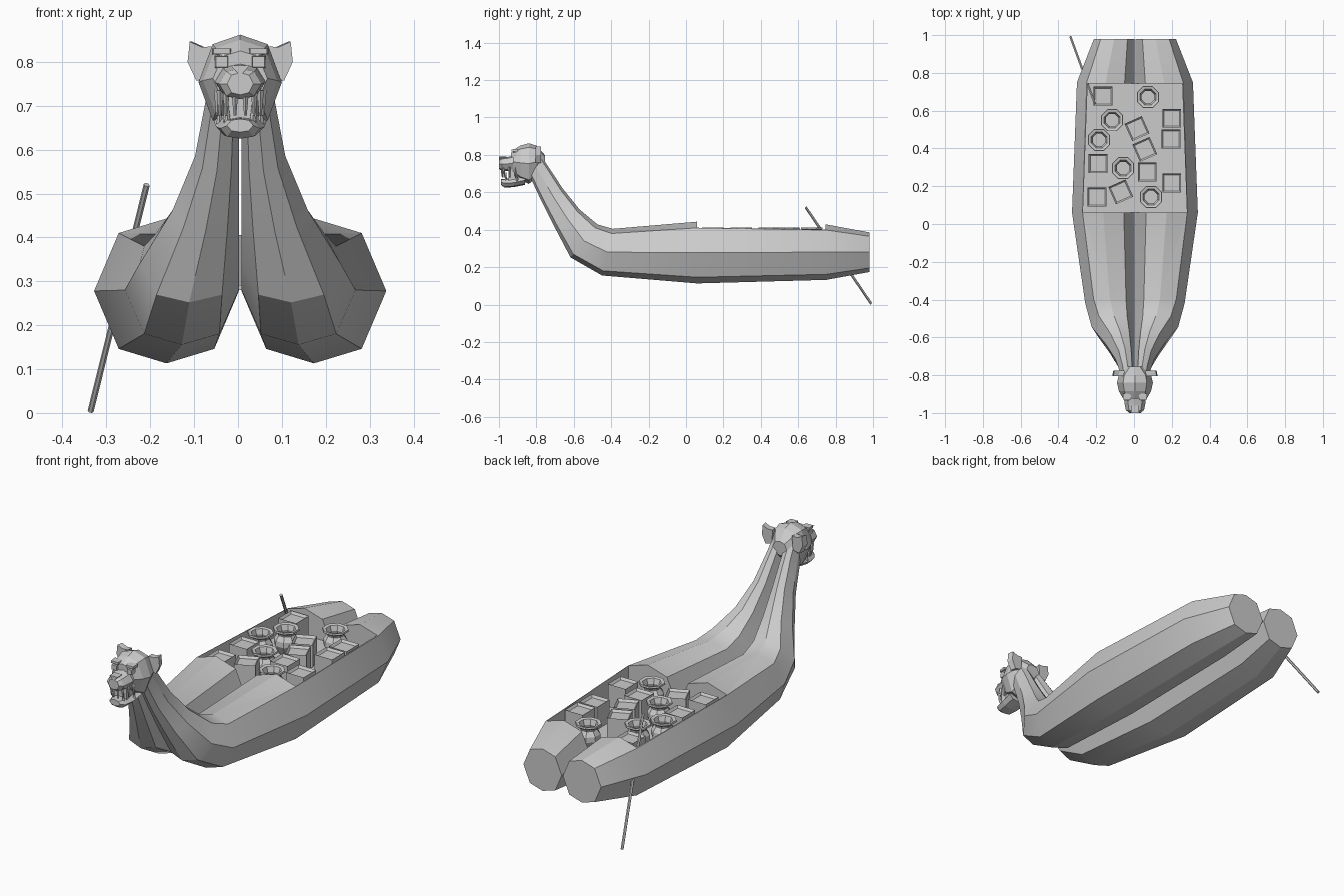
import bpy, bmesh, math
from mathutils import Vector, Matrix

if "Cube" in bpy.data.objects:
    bpy.data.objects.remove(bpy.data.objects["Cube"])

CX = 0.005                      # boat centre line
D = (0.66, 0.80)                # diagonal corner of the bundle section
OCT = [(1, 0), D, (0, 1), (-D[0], D[1]), (-1, 0), (-D[0], -D[1]), (0, -1), (D[0], -D[1])]


def finish(name, bm, smooth=True):
    bmesh.ops.recalc_face_normals(bm, faces=bm.faces)
    me = bpy.data.meshes.new(name)
    bm.to_mesh(me)
    bm.free()
    ob = bpy.data.objects.new(name, me)
    bpy.context.collection.objects.link(ob)
    if smooth:
        bpy.ops.object.select_all(action='DESELECT')
        bpy.context.view_layer.objects.active = ob
        ob.select_set(True)
        bpy.ops.object.shade_smooth_by_angle(angle=math.radians(25))
    return ob


def loft(name, rings, smooth=False):
    """Skin a list of equal-length point rings and cap both ends."""
    bm = bmesh.new()
    vs = [[bm.verts.new(p) for p in r] for r in rings]
    n = len(rings[0])
    for a, b in zip(vs, vs[1:]):
        for i in range(n):
            bm.faces.new((a[i], a[(i + 1) % n], b[(i + 1) % n], b[i]))
    bm.faces.new(vs[0])
    bm.faces.new(vs[-1])
    return finish(name, bm, smooth)


def oct_ring(x, y, z, rx, rz, up=(0, 1)):
    return [(x + a * rx, y + b * rz * up[0], z + b * rz * up[1]) for a, b in OCT]


def block(name, x, y, z, sx, sy, sz, taper=1.0):
    """Box from its middle and size; taper narrows the front (-y) end."""
    rings = []
    for yy, k in ((y + sy / 2, 1), (y - sy / 2, taper)):
        rings.append([(x + a * sx / 2 * k, yy, z + b * sz / 2 * k)
                      for a, b in ((1, 1), (-1, 1), (-1, -1), (1, -1))])
    return loft(name, rings)


def cone_between(name, a, b, r1, r2, sides):
    a, b = Vector(a), Vector(b)
    bm = bmesh.new()
    m = Matrix.Translation((a + b) / 2) @ (b - a).to_track_quat('Z', 'Y').to_matrix().to_4x4()
    bmesh.ops.create_cone(bm, cap_ends=True, segments=sides, radius1=r1, radius2=r2,
                          depth=(b - a).length, matrix=m)
    return finish(name, bm, False)


# cargo well cutter
well = loft("well_cutter", [[(CX + s * w, y, z) for s, z in ((1, .6), (-1, .6), (-1, .286), (1, .286))]
                            for y, w in ((0.06, 0.275), (0.745, 0.25))])
well.hide_render = True

# twin reed bundles: y, z, half width, half height
PATH = [(0.98, .28, .107, .106), (0.75, .28, .152, .148), (0.06, .278, .165, .165),
        (-0.42, .28, .13, .128), (-0.545, .34, .113, .114), (-0.635, .46, .076, .082),
        (-0.715, .585, .05, .066), (-0.785, .71, .038, .056), (-0.82, .77, .034, .05)]
for side, word in ((1, "right"), (-1, "left")):
    rings = []
    for i, (y, z, rx, rz) in enumerate(PATH):
        p = Vector((y, z))
        t = Vector((0, 0))
        for j in (i - 1, i + 1):
            if 0 <= j < len(PATH):
                t += ((Vector(PATH[j][:2]) - p) * (1 if j > i else -1)).normalized()
        t.normalize()
        up = (t.y, -t.x)
        rings.append(oct_ring(CX + side * (rx + .003), y, z, rx, rz, up))
    hull = loft(word + "_bundle", rings, True)
    mod = hull.modifiers.new("well", 'BOOLEAN')
    mod.object, mod.operation, mod.solver = well, 'DIFFERENCE', 'EXACT'
    bpy.context.view_layer.objects.active = hull
    bpy.ops.object.modifier_apply(modifier=mod.name)
bpy.data.objects.remove(well)

# deck floor
loft("deck_floor", [[(CX + s * w, y, z) for s, z in ((1, .292), (-1, .292), (-1, .28), (1, .28))]
                    for y, w in ((0.06, 0.285), (0.745, 0.26))])

# cargo boxes with a recessed top
for i, (x, y, deg) in enumerate([(-.164, .677, 0), (.20, .56, 0), (.196, .45, 0), (.016, .505, 24),
                                 (.057, .395, 24), (-.19, .32, 0), (.07, .275, 0), (.20, .217, 0),
                                 (-.196, .143, 0), (-.07, .17, 24)]):
    bm = bmesh.new()
    bmesh.ops.create_cube(bm, size=1, matrix=Matrix.Translation((0, 0, .348)) @ Matrix.Diagonal((.1, .1, .115, 1)))
    top = max(bm.faces, key=lambda f: f.calc_center_median().z)
    bmesh.ops.inset_region(bm, faces=[top], thickness=.012)
    bmesh.ops.translate(bm, verts=top.verts, vec=(0, 0, -.012))
    ob = finish("cargo_box_%d" % i, bm, False)
    ob.location = (x, y, 0)
    ob.rotation_euler.z = math.radians(deg)

# open pots
POT = [(.036, .29), (.058, .335), (.056, .36), (.04, .383), (.042, .392), (.063, .405),
       (.061, .413), (.045, .41), (.036, .385), (.045, .35)]
for i, (x, y) in enumerate([(.074, .672), (-.116, .55), (-.185, .445), (-.058, .296), (.09, .143)]):
    loft("pot_%d" % i, [[(x + r * math.cos((k + .5) * math.pi / 4), y + r * math.sin((k + .5) * math.pi / 4), z)
                         for k in range(8)] for r, z in POT])

# steering pole
cone_between("steering_pole", (-.336, .99, .004), (-.208, .64, .52), .007, .007, 6)

# animal head: skull, muzzle, jaw
loft("skull", [oct_ring(CX, y, (b + t) / 2, w, (t - b) / 2) for y, w, b, t in
               ((-.755, .04, .73, .80), (-.80, .085, .675, .85), (-.84, .095, .645, .862),
                (-.885, .085, .665, .85), (-.925, .062, .70, .825))])
loft("muzzle", [oct_ring(CX, y, (b + t) / 2, w, (t - b) / 2) for y, w, b, t in
                ((-.90, .06, .715, .80), (-.95, .055, .715, .79), (-.985, .048, .715, .785),
                 (-1.0, .03, .725, .775))])
loft("lower_jaw", [oct_ring(CX, y, (b + t) / 2, w, (t - b) / 2) for y, w, b, t in
                   ((-.86, .06, .64, .69), (-.92, .055, .628, .675), (-.97, .045, .625, .672),
                    (-.99, .03, .64, .67))])
block("mouth_inside", CX, -.92, .695, .075, .06, .07)

# nose
loft("nose", [[(CX - .022, y, .792), (CX + .022, y, .792), (CX, y, .768)] for y in (-.96, -1.0)])

# teeth along the front and sides of the mouth
for i, (x, y) in enumerate([(.012, -.985), (.032, -.975), (.046, -.945), (.052, -.915)]):
    for s in (1, -1):
        cone_between("upper_tooth_%d" % i, (CX + s * x, y, .735), (CX + s * x, y + .004, .678), .008, .003, 4)
        if i % 2:
            cone_between("lower_tooth_%d" % i, (CX + s * x * .9, y + .012, .655),
                         (CX + s * x * .9, y + .012, .705), .008, .002, 4)

# eyes, brows and ears
EAR = [(.06, .835), (.088, .834), (.115, .846), (.12, .80), (.1, .757), (.065, .765)]
for s, word in ((1, "right"), (-1, "left")):
    block(word + "_eye", CX + s * .042, -.92, .80, .034, .03, .03, .8)
    block(word + "_brow", CX + s * .042, -.915, .824, .045, .036, .014, .85)
    loft(word + "_ear", [[(CX + s * (x - o), y, z) for x, z in EAR] for y, o in ((-.805, 0), (-.775, .006))])
